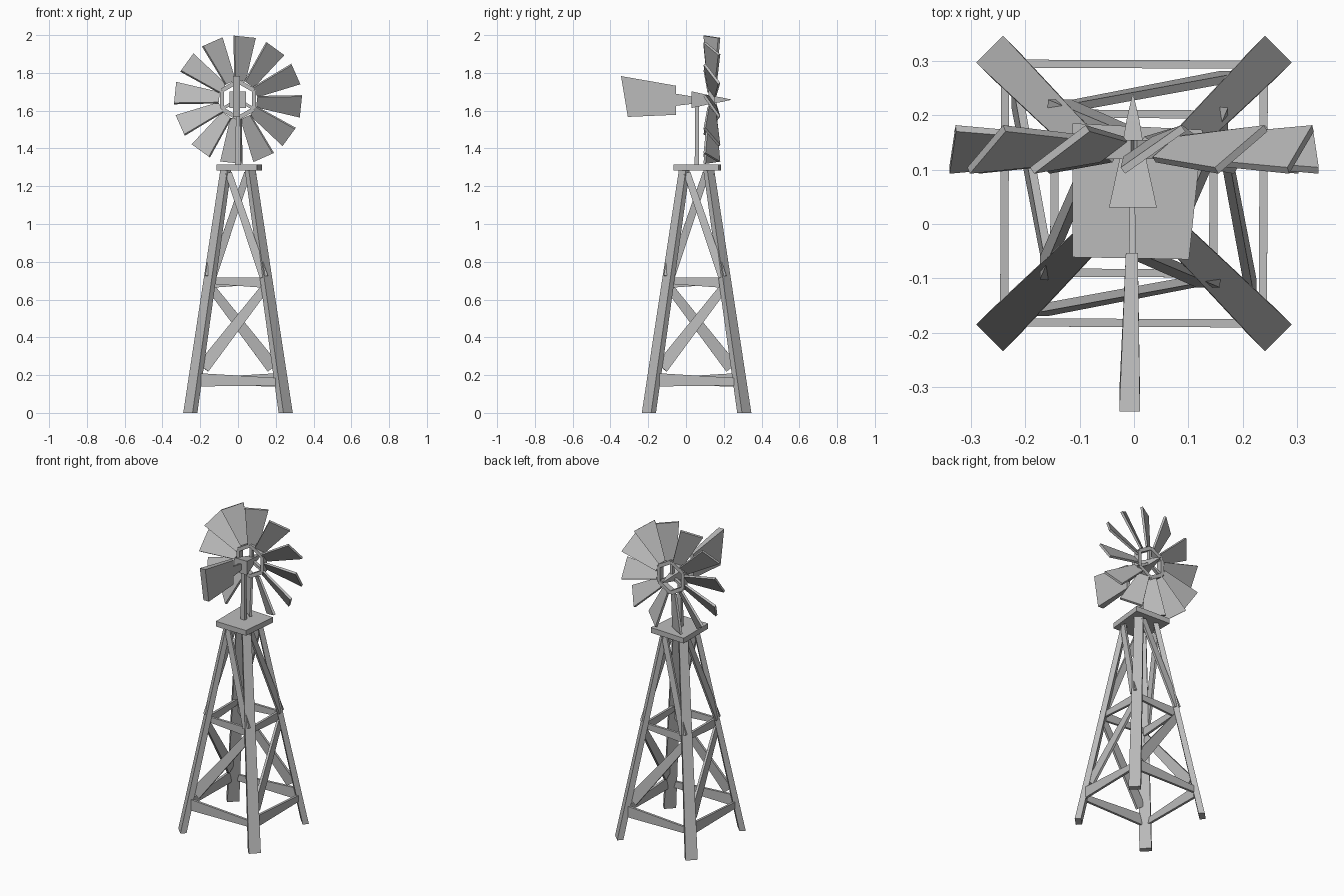
import bpy, bmesh, math
from mathutils import Vector, Matrix

if "Cube" in bpy.data.objects:
    bpy.data.objects.remove(bpy.data.objects["Cube"])

GREY = (0.5, 0.5, 0.5, 1)
mat = bpy.data.materials.new("weathered_grey")
mat.use_nodes = True
mat.diffuse_color = GREY
mat.node_tree.nodes["Principled BSDF"].inputs["Base Color"].default_value = GREY

X, Y, Z = Vector((1, 0, 0)), Vector((0, 1, 0)), Vector((0, 0, 1))
MID = Vector((0, 0.056, 0))       # tower axis
HUB = Vector((0, 0.137, 1.658))   # wheel centre


def loft(name, sections, turn=None):
    """Skin four-cornered sections, each (centre, half side u, half side v)."""
    bm = bmesh.new()
    rings = [[bm.verts.new(c + a * u + b * v) for a, b in ((-1, -1), (1, -1), (1, 1), (-1, 1))]
             for c, u, v in sections]
    for low, high in zip(rings, rings[1:]):
        for i in range(4):
            j = (i + 1) % 4
            bm.faces.new((low[i], low[j], high[j], high[i]))
    bm.faces.new(rings[0][::-1])
    bm.faces.new(rings[-1])
    if turn:
        bm.transform(turn)
    bmesh.ops.recalc_face_normals(bm, faces=bm.faces)
    mesh = bpy.data.meshes.new(name)
    bm.to_mesh(mesh)
    bm.free()
    mesh.materials.append(mat)
    obj = bpy.data.objects.new(name, mesh)
    bpy.context.collection.objects.link(obj)
    return obj


def plank(name, p, q, w0, w1, thick, normal, turn=None):
    """Tapered board from p to q lying flat against a normal."""
    p, q = Vector(p), Vector(q)
    side = (q - p).cross(normal).normalized()
    face = side.cross(q - p).normalized() * thick / 2
    return loft(name, [(p, side * w0 / 2, face), (q, side * w1 / 2, face)], turn)


def reach(z):
    """Distance of a leg from the tower axis along x or y."""
    return 0.2525 - 0.146 * z


# Tower: one leg and one braced face, repeated around the axis
for k, side in enumerate(("front", "right", "back", "left")):
    turn = Matrix.Translation(MID) @ Matrix.Rotation(k * math.pi / 2, 4, "Z")
    out, across = Vector((-1, -1, 0)).normalized(), Vector((1, -1, 0)).normalized()
    loft(side + "_leg", [(Vector((-reach(z), -reach(z), z)), across * w, out * t)
                         for z, w, t in ((0, 0.035, 0.018), (1.29, 0.026, 0.015))], turn)

    def brace(name, x0, z0, x1, z1, w0, w1, gap, thick=0.015):
        plank(side + name, (x0 * reach(z0), -reach(z0) - gap, z0),
              (x1 * reach(z1), -reach(z1) - gap, z1), w0, w1, thick, -Y, turn)

    brace("_lower_rail", -0.9, 0.175, 0.9, 0.165, 0.07, 0.04, 0.01)
    brace("_middle_rail", -0.9, 0.70, 0.9, 0.69, 0.035, 0.055, -0.005)
    brace("_lower_diagonal", -0.85, 0.24, 0.9, 0.66, 0.07, 0.045, 0.0)
    brace("_upper_diagonal", 0.93, 0.72, -0.75, 1.27, 0.045, 0.036, 0.018)

# Slightly crooked platform
platform = loft("platform", [(Vector((0.005, 0.062, z)), X * 0.118, Y * 0.123) for z in (1.282, 1.315)])
for v in platform.data.vertices:
    if v.co.x > 0:
        v.co.x += 0.003 if v.co.y > 0 else -0.022
        v.co.y -= 0.012 if v.co.y > 0 else 0.004

# Mast
loft("mast", [(Vector((0, 0.058, 1.30)), X * 0.015, Y * 0.012),
              (Vector((0, 0.058, 1.65)), X * 0.01, Y * 0.01)])

# Tail rod and flared tail board
loft("tail_rod", [(Vector((-0.003, -0.06, 1.658)), X * 0.006, Z * 0.033),
                  (Vector((-0.003, 0.05, 1.655)), X * 0.005, Z * 0.017)])
loft("tail_board", [(Vector((-0.004, -0.053, 1.655)), X * 0.011, Z * 0.077),
                    (Vector((-0.008, -0.326, 1.675)), X * 0.019, Vector((0, -0.018, 0.108)))])

# Gearbox narrowing to the shaft, with a pointed nose
loft("gearbox", [(Vector((-0.002, y, 1.658)), X * r, Z * r)
                 for y, r in ((0.03, 0.044), (0.135, 0.021), (0.19, 0.012), (0.238, 0.001))])


def around(angle, radius):
    return HUB + Vector((math.cos(angle), 0, math.sin(angle))) * radius


# Six-sided hub ring with three spokes
for i in range(6):
    a = math.radians(90 + 60 * i)
    plank("hub_ring_bar", around(a, 0.098), around(a + math.pi / 3, 0.098), 0.022, 0.022, 0.035, Y)
    if i % 2 == 0:
        plank("hub_spoke", HUB, around(a, 0.095), 0.016, 0.016, 0.02, Y)

# Twelve pitched blades
for i in range(12):
    a = math.radians(-6 + 30 * i)
    chord = Vector((-math.sin(a), 0, math.cos(a))) * 0.82 - Y * 0.57
    normal = chord.cross(around(a, 1) - HUB).normalized()
    loft("wheel_blade", [(around(a, r), chord * w, normal * t)
                         for r, w, t in ((0.1, 0.033, 0.006), (0.335, 0.068, 0.007))])
